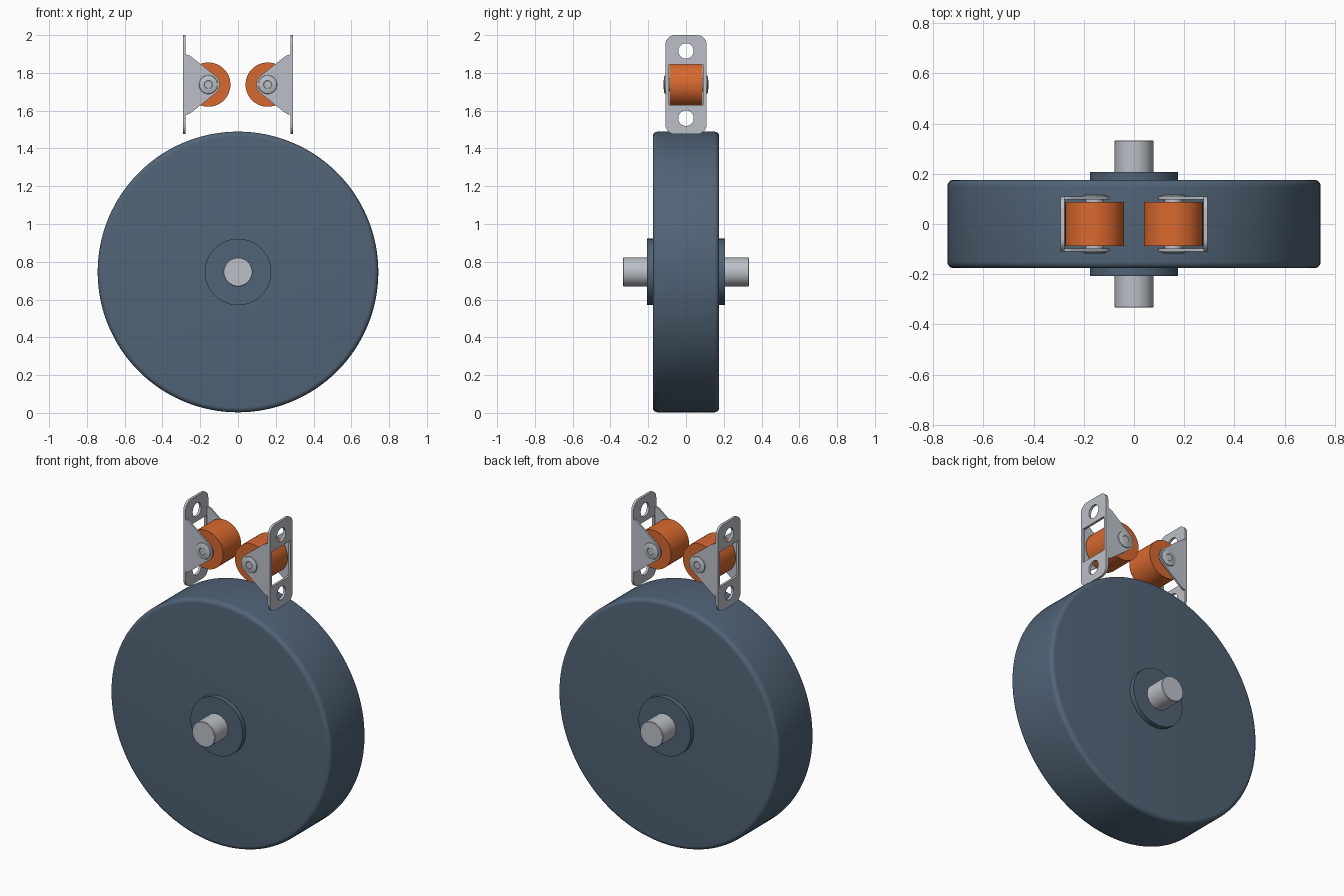
import bpy, bmesh, math
from mathutils import Matrix

if "Cube" in bpy.data.objects:
    bpy.data.objects.remove(bpy.data.objects["Cube"])


def material(name, rgb):
    m = bpy.data.materials.new(name)
    m.diffuse_color = (*rgb, 1)
    m.use_nodes = True
    m.node_tree.nodes["Principled BSDF"].inputs["Base Color"].default_value = m.diffuse_color
    return m


SLATE = material("slate blue rubber", (0.082, 0.127, 0.182))
STEEL = material("light steel", (0.50, 0.53, 0.57))
ORANGE = material("orange roller", (0.69, 0.14, 0.028))


def finish(name, bm, mat):
    bmesh.ops.remove_doubles(bm, verts=bm.verts, dist=0.0001)
    bmesh.ops.recalc_face_normals(bm, faces=bm.faces)
    me = bpy.data.meshes.new(name)
    bm.to_mesh(me)
    bm.free()
    me.materials.clear()
    me.materials.append(mat)
    ob = bpy.data.objects.new(name, me)
    bpy.context.collection.objects.link(ob)
    bpy.ops.object.select_all(action='DESELECT')
    ob.select_set(True)
    bpy.context.view_layer.objects.active = ob
    bpy.ops.object.shade_smooth_by_angle(angle=math.radians(35))
    return ob


def lathe(name, half, x, z, mat, n=64):
    """Turn (radius, y) points, given from rim to end, mirrored in y, around the y axis."""
    prof = [(r, -y) for r, y in reversed(half)] + list(half)
    bm = bmesh.new()
    rings = []
    for r, y in prof:
        rings.append([bm.verts.new((x + r * math.cos(2 * math.pi * i / n), y,
                                    z + r * math.sin(2 * math.pi * i / n)))
                      for i in range(n)])
    for a, b in zip(rings, rings[1:]):
        for i in range(n):
            j = (i + 1) % n
            bm.faces.new((a[i], a[j], b[j], b[i]))
    bm.faces.new(rings[0])
    bm.faces.new(rings[-1])
    return finish(name, bm, mat)


def arc(cx, cy, r, a0, a1, n):
    return [(cx + r * math.cos(math.radians(a0 + (a1 - a0) * i / n)),
             cy + r * math.sin(math.radians(a0 + (a1 - a0) * i / n))) for i in range(n + 1)]


def sheet(name, loops, thick, matrix, mat):
    """Flat sheet from an outline and optional hole loops."""
    cu = bpy.data.curves.new(name, 'CURVE')
    cu.dimensions = '2D'
    cu.fill_mode = 'BOTH'
    cu.extrude = thick / 2
    for loop in loops:
        sp = cu.splines.new('POLY')
        sp.points.add(len(loop) - 1)
        for p, (u, v) in zip(sp.points, loop):
            p.co = (u, v, 0, 1)
        sp.use_cyclic_u = True
    tmp = bpy.data.objects.new(name + "_outline", cu)
    bpy.context.collection.objects.link(tmp)
    dg = bpy.context.evaluated_depsgraph_get()
    me = bpy.data.meshes.new_from_object(tmp.evaluated_get(dg))
    bm = bmesh.new()
    bm.from_mesh(me)
    bm.transform(matrix)
    bpy.data.objects.remove(tmp)
    bpy.data.meshes.remove(me)
    bpy.data.curves.remove(cu)
    return finish(name, bm, mat)


# Large wheel with rounded rim, raised hub and axle
WZ, WR, WY, F = 0.746, 0.743, 0.176, 0.026
rim = [(WR - F + F * math.cos(a), WY - F + F * math.sin(a))
       for a in [math.pi / 2 * i / 6 for i in range(7)]]
lathe("wheel", rim, 0, WZ, SLATE, 128)
lathe("hub", [(0.176, 0.206)], 0, WZ, SLATE)
lathe("axle", [(0.077, 0.330), (0.074, 0.333)], 0, WZ, STEEL)

# Two mirrored guide rollers in brackets
RX, RZ = 0.157, 1.738
PW, PH, PR = 0.109, 0.262, 0.05
outline = (arc(PW - PR, PH - PR, PR, 0, 90, 8) + arc(PR - PW, PH - PR, PR, 90, 180, 8)
           + arc(PR - PW, PR - PH, PR, 180, 270, 8) + arc(PW - PR, PR - PH, PR, 270, 360, 8))
window = [(-0.09, -0.107), (0.09, -0.107), (0.09, 0.107), (-0.09, 0.107)]
holes = [arc(0, s * 0.178, 0.041, 0, 360, 32)[:-1] for s in (1, -1)]
flare = [(0.290, 0.160), (0.272, 0.159), (0.257, 0.154), (0.245, 0.146)]
ear = flare + arc(RX, 0, 0.06, 128, 232, 14) + [(u, -v) for u, v in reversed(flare)]
stand = Matrix.Rotation(math.pi / 2, 4, 'X')
turn = Matrix.Rotation(math.pi / 2, 4, 'Z')

for side, s in (("right", 1), ("left", -1)):
    sheet(f"{side}_bracket_plate", [outline, window] + holes, 0.015,
          Matrix.Translation((s * 0.2845, 0, RZ)) @ turn @ stand, STEEL)
    for end, e in (("front", -1), ("back", 1)):
        sheet(f"{side}_{end}_bracket_ear", [[(s * u, v) for u, v in ear]], 0.011,
              Matrix.Translation((0, e * 0.1035, RZ)) @ stand, STEEL)
    lathe(f"{side}_roller", [(0.117, 0.087)], s * RX, RZ, ORANGE)
    # Pin with spacer collars and low domed rivet heads
    lathe(f"{side}_roller_pin",
          [(0.036, 0.100), (0.050, 0.1085), (0.048, 0.113), (0.040, 0.1165),
           (0.022, 0.118), (0.020, 0.1165)], s * RX, RZ, STEEL, 40)
